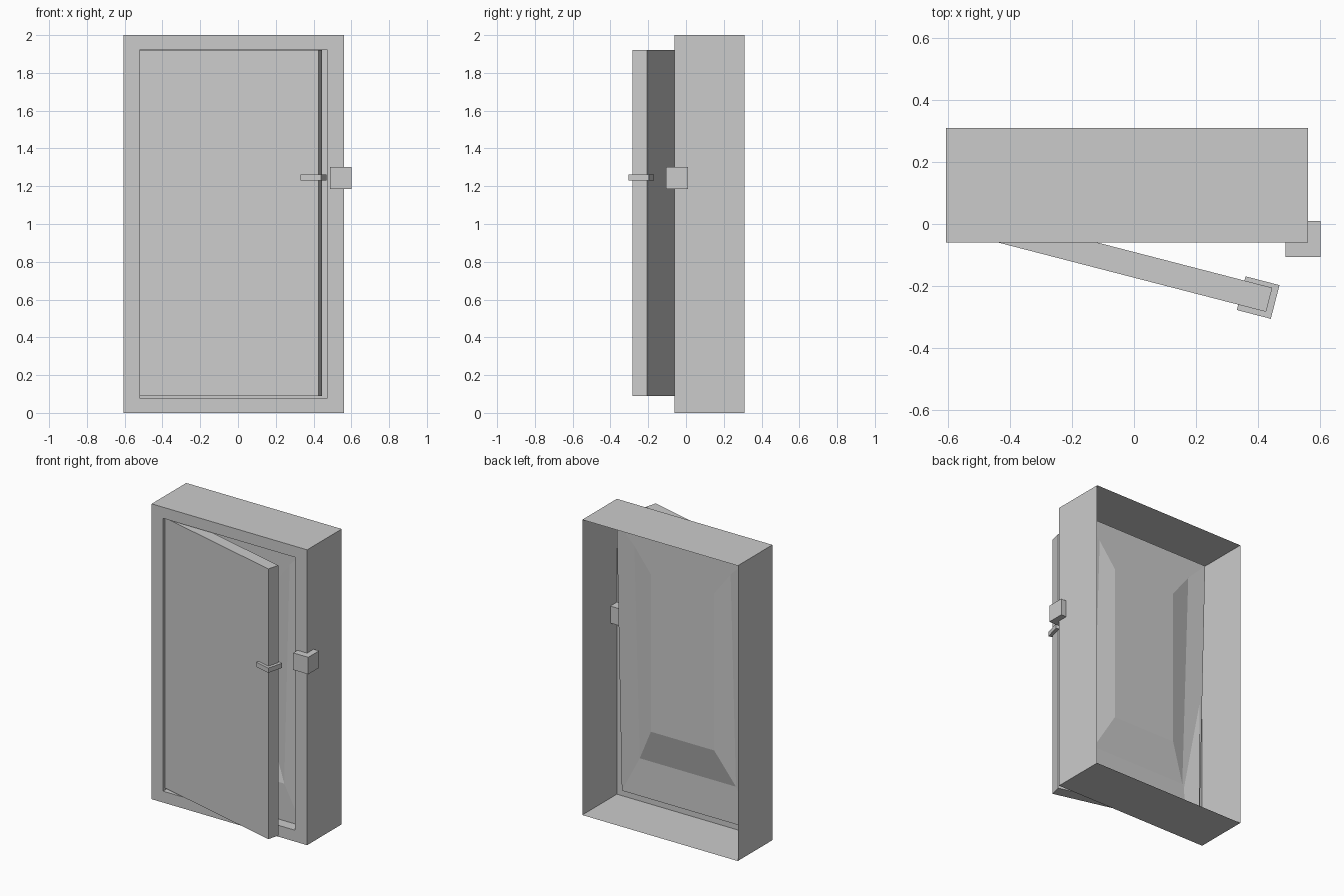
import bpy, bmesh, math

if "Cube" in bpy.data.objects:
    bpy.data.objects.remove(bpy.data.objects["Cube"])


def box(name, center, size, angle=0.0):
    bpy.ops.mesh.primitive_cube_add(size=1, location=center, rotation=(0, 0, math.radians(angle)))
    ob = bpy.context.object
    ob.name = name
    ob.scale = size
    return ob


# Cabinet shell: open-backed casing, front frame, recess lip and sunken panel,
# as rectangular rings (x0, x1, z0, z1, y at bottom, y at top) joined in order
rings = [
    (-0.605, 0.56, 0.0, 2.0, 0.31, 0.31),
    (-0.605, 0.56, 0.0, 2.0, -0.06, -0.06),
    (-0.52, 0.47, 0.077, 1.925, -0.06, -0.06),
    (-0.52, 0.47, 0.077, 1.925, 0.015, 0.07),
    (-0.383, 0.338, 0.33, 1.79, 0.012, 0.07),
    (-0.26, 0.214, 0.565, 1.63, 0.07, 0.07),
]
bm = bmesh.new()
loops = [[bm.verts.new(p) for p in ((x0, yb, z0), (x1, yb, z0), (x1, yt, z1), (x0, yt, z1))]
         for x0, x1, z0, z1, yb, yt in rings]
for a, b in zip(loops, loops[1:]):
    for i in range(4):
        j = (i + 1) % 4
        bm.faces.new((a[i], a[j], b[j], b[i]))
bm.faces.new(loops[-1])
mesh = bpy.data.meshes.new("cabinet_shell")
bm.to_mesh(mesh)
bm.free()
shell = bpy.data.objects.new("cabinet_shell", mesh)
bpy.context.collection.objects.link(shell)

# Door standing ajar, hinged on the left
SWING = -14.5
box("door", (-0.037, -0.122, 1.005), (0.976, 0.08, 1.83), SWING)

# Latch tab wrapped round the door edge
box("door_latch", (0.40, -0.237, 1.245), (0.113, 0.112, 0.032), SWING)

# Lock block on the frame corner
box("lock_block", (0.544, -0.048, 1.243), (0.113, 0.116, 0.115))
